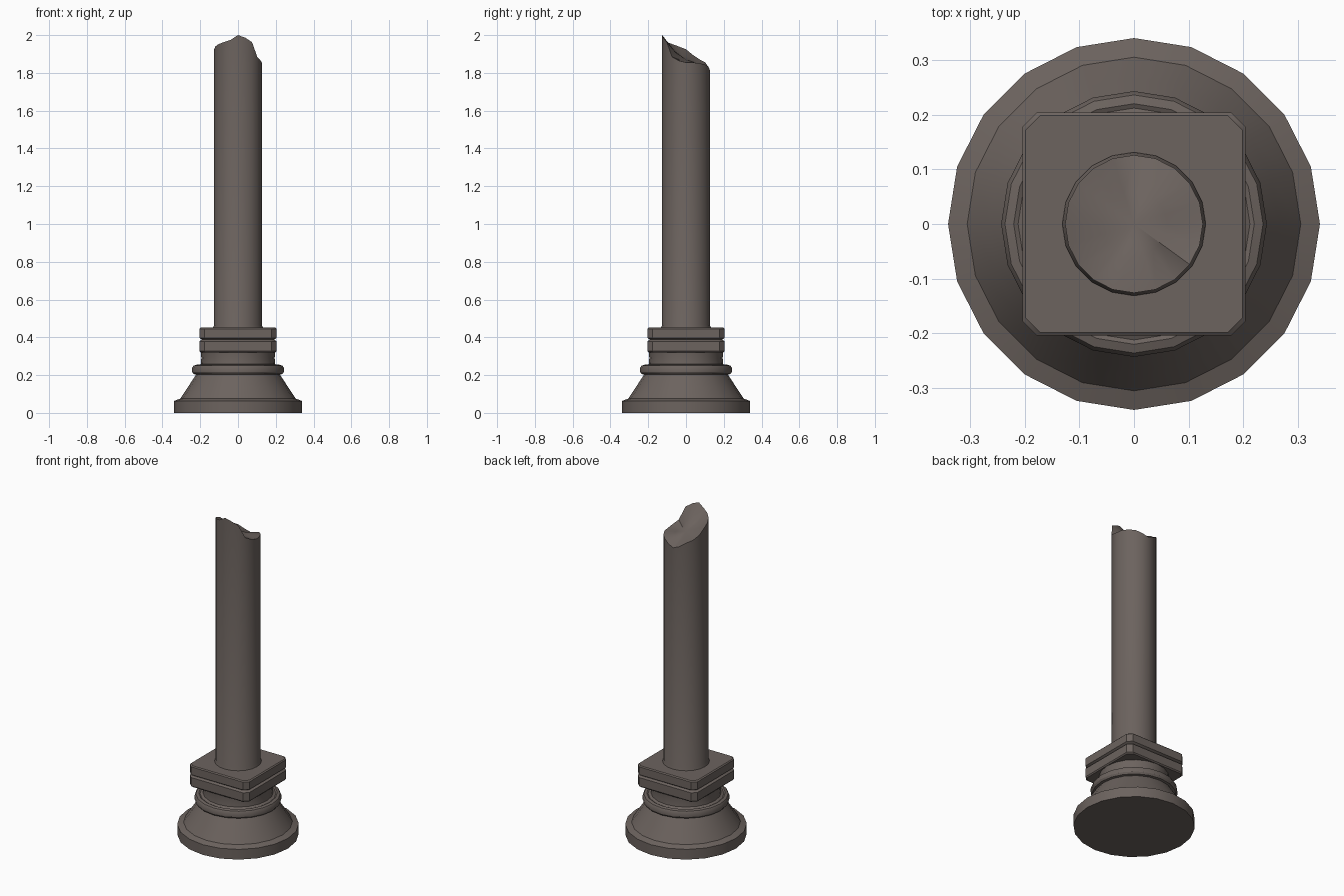
import bpy, bmesh, math

if "Cube" in bpy.data.objects:
    bpy.data.objects.remove(bpy.data.objects["Cube"])

SIDES = 20
stone = bpy.data.materials.new("dark_brown_stone")
stone.diffuse_color = (0.15, 0.125, 0.113, 1)
stone.use_nodes = True
stone.node_tree.nodes["Principled BSDF"].inputs["Base Color"].default_value = stone.diffuse_color


def finish(bm, name):
    bmesh.ops.recalc_face_normals(bm, faces=bm.faces)
    me = bpy.data.meshes.new(name)
    bm.to_mesh(me)
    bm.free()
    ob = bpy.data.objects.new(name, me)
    bpy.context.collection.objects.link(ob)
    me.materials.append(stone)
    bpy.ops.object.select_all(action='DESELECT')
    ob.select_set(True)
    bpy.context.view_layer.objects.active = ob
    bpy.ops.object.shade_smooth_by_angle(angle=math.radians(32))
    return ob


def bridge(bm, a, b):
    n = len(a)
    for i in range(n):
        j = (i + 1) % n
        bm.faces.new((a[i], a[j], b[j], b[i]))


def ring(bm, r, heights):
    out = []
    for i in range(SIDES):
        t = 2 * math.pi * i / SIDES
        out.append(bm.verts.new((r * math.cos(t), r * math.sin(t), heights[i])))
    return out


def lathe(name, profile):
    bm = bmesh.new()
    rings = [ring(bm, r, [z] * SIDES) for r, z in profile]
    for a, b in zip(rings, rings[1:]):
        bridge(bm, a, b)
    bm.faces.new(rings[0])
    bm.faces.new(rings[-1])
    return finish(bm, name)


# round foot: disc, flared cone, rounded bead and neck
lathe("round_base", [
    (0.34, 0), (0.34, 0.063), (0.305, 0.076), (0.265, 0.136), (0.236, 0.182),
    (0.222, 0.203), (0.236, 0.206), (0.243, 0.217), (0.243, 0.238),
    (0.236, 0.25), (0.22, 0.255), (0.212, 0.251), (0.197, 0.258),
    (0.194, 0.29), (0.197, 0.325)])


def octagon(bm, h, z, c=0.026):
    k = h - c
    pts = [(h, -k), (h, k), (k, h), (-k, h), (-h, k), (-h, -k), (-k, -h), (k, -h)]
    return [bm.verts.new((x, y, z)) for x, y in pts]


# two square slabs with clipped corners, joined by a groove
bm = bmesh.new()
loops = [octagon(bm, h, z) for h, z in [
    (0.198, 0.32), (0.204, 0.327), (0.204, 0.379), (0.192, 0.388),
    (0.204, 0.397), (0.204, 0.445), (0.198, 0.451)]]
for a, b in zip(loops, loops[1:]):
    bridge(bm, a, b)
bm.faces.new(loops[0])
bm.faces.new(loops[-1])
finish(bm, "square_slabs")

# column with a slanted broken top; rim heights run counterclockwise from +x
rim = [1.855, 1.855, 1.85, 1.845, 1.83, 1.815, 1.83, 1.855, 1.87, 1.893,
       1.925, 1.94, 1.953, 1.963, 1.975, 2.0, 1.986, 1.963, 1.885, 1.865]
bm = bmesh.new()
R = 0.126
low = ring(bm, 0.132, [0.44] * SIDES)
mid = ring(bm, 0.131, [0.455] * SIDES)
neck = ring(bm, R, [0.466] * SIDES)
top = ring(bm, R, rim)
inner = ring(bm, 0.06, [1.868 + (z - 1.88) * 0.4 for z in rim])
for a, b in ((low, mid), (mid, neck), (neck, top), (top, inner)):
    bridge(bm, a, b)
bm.faces.new(low)
centre = bm.verts.new((0, 0, 1.87))
for i in range(SIDES):
    bm.faces.new((inner[i], inner[(i + 1) % SIDES], centre))
finish(bm, "broken_column")
